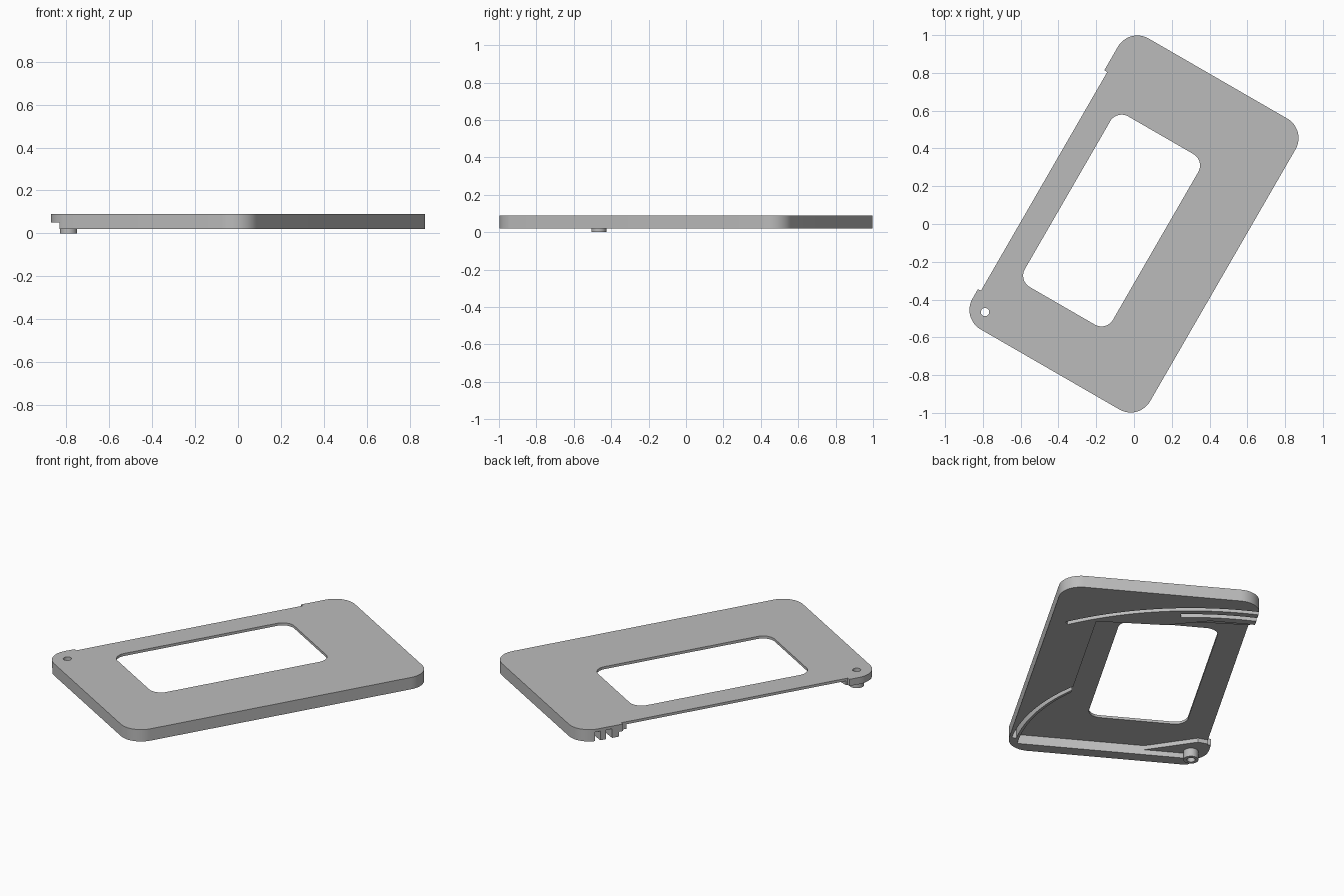
import bpy, bmesh
from math import radians, cos, sin, pi
from mathutils import Matrix

cube = bpy.data.objects.get("Cube")
if cube:
    bpy.data.objects.remove(cube, do_unlink=True)

TURN = Matrix.Rotation(radians(60), 4, 'Z')
PIVOT = (-0.798, 0.45)          # pin centre in the plate's own frame
TOP, SKIN, RIM = 0.09, 0.075, 0.02

grey = bpy.data.materials.new("plain grey")
grey.use_nodes = True
grey.diffuse_color = (0.5, 0.5, 0.5, 1)
grey.node_tree.nodes["Principled BSDF"].inputs["Base Color"].default_value = (0.5, 0.5, 0.5, 1)


def arc(centre, r, start, end, steps=24):
    angles = [radians(start + (end - start) * i / steps) for i in range(steps + 1)]
    return [(centre[0] + r * cos(t), centre[1] + r * sin(t)) for t in angles]


def rounded_rect(x0, x1, y0, y1, r):
    corners = [(x1 - r, y1 - r), (x0 + r, y1 - r), (x0 + r, y0 + r), (x1 - r, y0 + r)]
    return [p for i, c in enumerate(corners) for p in arc(c, r, 90 * i, 90 * i + 90, 12)]


def ring_slot(r0, r1, start, end):
    return arc(PIVOT, r1, start, end, 40) + arc(PIVOT, r0, end, start, 40)


def circle(r):
    return arc(PIVOT, r, 0, 360, 32)[:-1]


def prism(name, outline, z0, z1):
    bm = bmesh.new()
    face = bm.faces.new([bm.verts.new((x, y, z0)) for x, y in outline])
    top = bmesh.ops.extrude_face_region(bm, geom=[face])
    moved = [v for v in top["geom"] if isinstance(v, bmesh.types.BMVert)]
    bmesh.ops.translate(bm, verts=moved, vec=(0, 0, z1 - z0))
    bmesh.ops.recalc_face_normals(bm, faces=bm.faces)
    bm.transform(TURN)
    mesh = bpy.data.meshes.new(name)
    bm.to_mesh(mesh)
    bm.free()
    mesh.materials.append(grey)
    obj = bpy.data.objects.new(name, mesh)
    bpy.context.collection.objects.link(obj)
    return obj


def activate(obj):
    bpy.ops.object.select_all(action='DESELECT')
    obj.select_set(True)
    bpy.context.view_layer.objects.active = obj


def cut(target, outline, z0, z1):
    cutter = prism("cutter", outline, z0, z1)
    cutter.hide_render = True
    mod = target.modifiers.new("cut", 'BOOLEAN')
    mod.operation, mod.solver, mod.object = 'DIFFERENCE', 'EXACT', cutter
    activate(target)
    bpy.ops.object.modifier_apply(modifier=mod.name)
    bpy.data.objects.remove(cutter, do_unlink=True)


# Plate blank with rounded corners
plate = prism("pivot_plate", rounded_rect(-0.889, 0.889, -0.543, 0.543, 0.119), RIM, TOP)

# Window and set-back long edge
cut(plate, rounded_rect(-0.565, 0.478, -0.157, 0.381, 0.07), -0.1, 0.2)
cut(plate, [(-0.71, 0.525), (0.625, 0.525), (0.64, 0.7), (-0.735, 0.7)], -0.1, 0.2)

# Underside recess, bounded by a swing arc around the pin
recess = [(-0.715, 0.6), (-0.69, 0.47), (-0.82, 0.2), (-0.82, -0.488)]
recess += arc(PIVOT, 0.94, -91, -53) + [(0.54, -0.3), (0.6, 0.6)]
cut(plate, recess, -0.1, SKIN)

# Shallow ledges beside the pin and at the open end of the far block
cut(plate, [(-0.82, 0.1), (-0.6, 0.3), (-0.6, 0.7), (-1, 0.7), (-1, 0.381), (-0.82, 0.485)], -0.1, 0.05)
cut(plate, [(0.5, -0.1), (0.65, 0.3), (0.65, 0.7), (0.5, 0.7)], -0.1, 0.048)

# Curved guide grooves around the pin
for r0, r1, start, end in [(1.56, 1.59, -35, 7), (1.49, 1.525, -12, 7), (0.955, 0.98, -88, -46)]:
    cut(plate, ring_slot(r0, r1, start, end), -0.1, SKIN - 0.001)

# Hollow pivot pin
pin = prism("pivot_pin", circle(0.04), 0, 0.06)
for part in (plate, pin):
    cut(part, circle(0.022), -0.1, 0.2)
    activate(part)
    bpy.ops.object.shade_smooth_by_angle(angle=radians(30))
